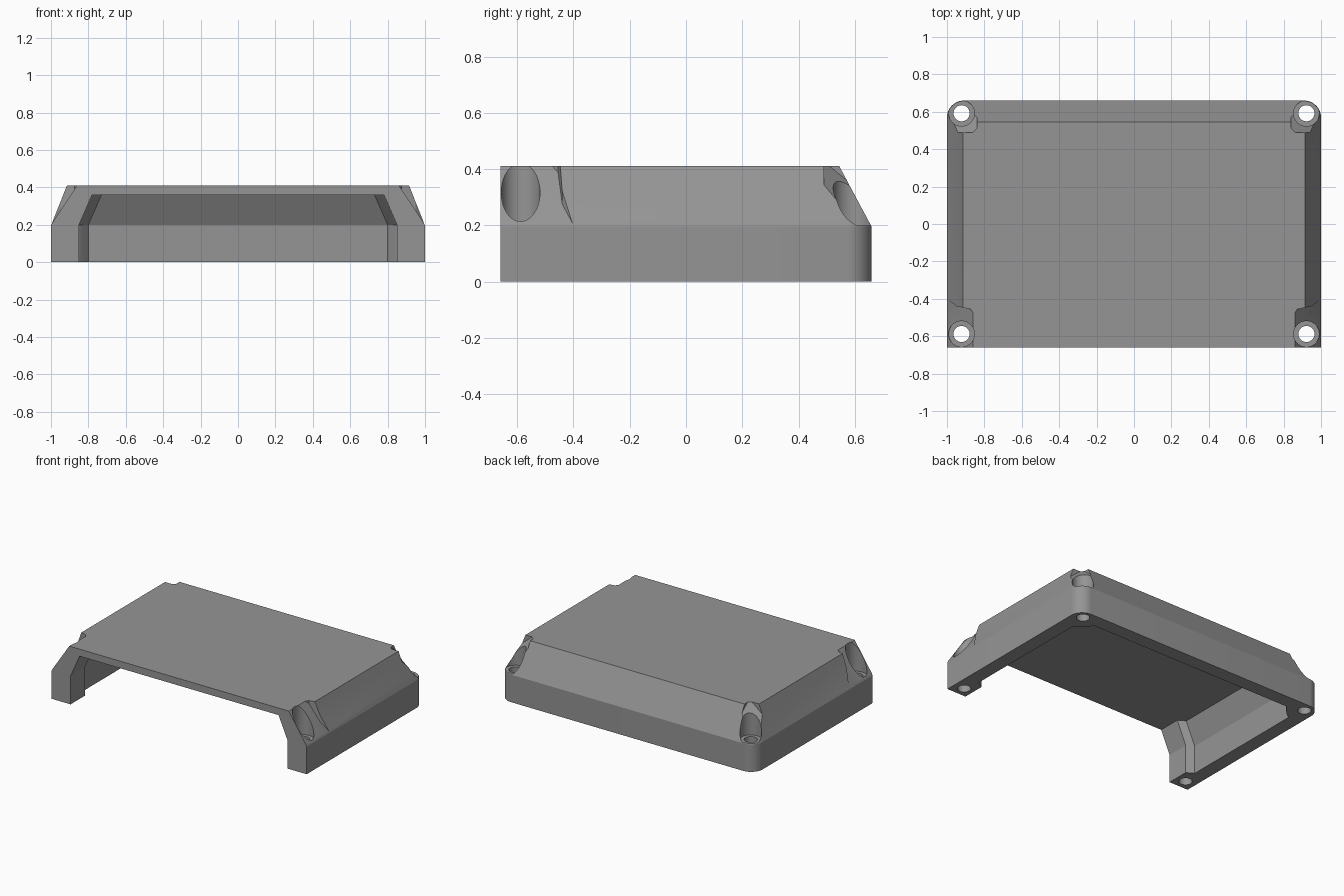
import bpy, bmesh, math

if "Cube" in bpy.data.objects:
    bpy.data.objects.remove(bpy.data.objects["Cube"])

plastic = bpy.data.materials.new("grey plastic")
plastic.diffuse_color = (0.3, 0.3, 0.3, 1)
plastic.use_nodes = True
plastic.node_tree.nodes["Principled BSDF"].inputs["Base Color"].default_value = plastic.diffuse_color


def loft(name, rings):
    """Closed solid through plan rings with equal point counts."""
    bm = bmesh.new()
    loops = [[bm.verts.new(p) for p in ring] for ring in rings]
    n = len(loops[0])
    for a, b in zip(loops, loops[1:]):
        for i in range(n):
            j = (i + 1) % n
            bm.faces.new((a[i], a[j], b[j], b[i]))
    bm.faces.new(loops[0][::-1])
    bm.faces.new(loops[-1])
    bmesh.ops.recalc_face_normals(bm, faces=bm.faces)
    mesh = bpy.data.meshes.new(name)
    bm.to_mesh(mesh)
    bm.free()
    mesh.materials.append(plastic)
    ob = bpy.data.objects.new(name, mesh)
    bpy.context.collection.objects.link(ob)
    return ob


def mirrored(half):
    return half + [(-x, y) for x, y in reversed(half)]


def ring(plan, z):
    return [(x, y, z) for x, y in plan]


def outline(x, y, r):
    """Footprint with square front corners and rounded back corners."""
    arc = [(x - r + r * math.cos(t), y - r + r * math.sin(t))
           for t in (math.pi / 2 * i / 10 for i in range(11))]
    return mirrored([(x, -0.66)] + arc)


def disc(x, y, r):
    return [(x + r * math.cos(t), y + r * math.sin(t))
            for t in (math.tau * i / 40 for i in range(40))]


def cut(target, cutter):
    cutter.hide_render = True
    mod = target.modifiers.new("cut", 'BOOLEAN')
    mod.operation, mod.solver, mod.object = 'DIFFERENCE', 'EXACT', cutter
    bpy.context.view_layer.objects.active = target
    bpy.ops.object.modifier_apply(modifier=mod.name)
    bpy.data.objects.remove(cutter)


# Shell: straight skirt, then sloping sides and back
lower = outline(1.0, 0.66, 0.09)
body = loft("enclosure_shell", [ring(lower, 0), ring(lower, 0.195),
                                ring(outline(0.915, 0.545, 0.015), 0.41)])

# Cavity open at the front and below, leaving bosses in the corners
half = [(0.85, -0.8), (0.85, -0.5), (0.90, -0.47), (0.90, 0.46),
        (0.86, 0.49), (0.83, 0.52), (0.80, 0.56)]
plan = mirrored(half)
roof = mirrored([(x - 0.07, y - (0.09 if y > 0 else 0)) for x, y in half])
cut(body, loft("cavity_cutter", [ring(plan, -0.1), ring(plan, 0.2), ring(roof, 0.36)]))

for s in (1, -1):
    # Steeper relief at each front corner
    front = [(0.8, -0.8), (1.1, -0.8), (1.1, -0.36), (1.0, -0.40), (0.95, -0.44),
             (0.90, -0.45), (0.875, -0.455), (0.86, -0.475), (0.8, -0.475)]
    floor = [(s * x, y, 0.2 + (1.0 - x) * 1.5) for x, y in front]
    cut(body, loft("front_relief_cutter", [floor, [(s * x, y, 0.7) for x, y in front]]))

    # Diagonal relief at each back corner
    back = [(0.84, 0.51), (0.846, 0.496), (0.86, 0.49), (1.1, 0.49),
            (1.1, 0.8), (0.84, 0.8)]
    floor = [(s * x, y, 0.2 + (1.608 - x - y) * 0.814) for x, y in back]
    cut(body, loft("back_relief_cutter", [floor, [(s * x, y, 0.7) for x, y in back]]))

    # Screw recesses and through holes
    for y in (-0.588, 0.592):
        for r, z in ((0.069, 0.2), (0.043, -0.1)):
            c = disc(s * 0.922, y, r)
            cut(body, loft("screw_cutter", [ring(c, z), ring(c, 0.7)]))

bpy.ops.object.select_all(action='DESELECT')
body.select_set(True)
bpy.context.view_layer.objects.active = body
bpy.ops.object.shade_smooth_by_angle(angle=math.radians(20))
